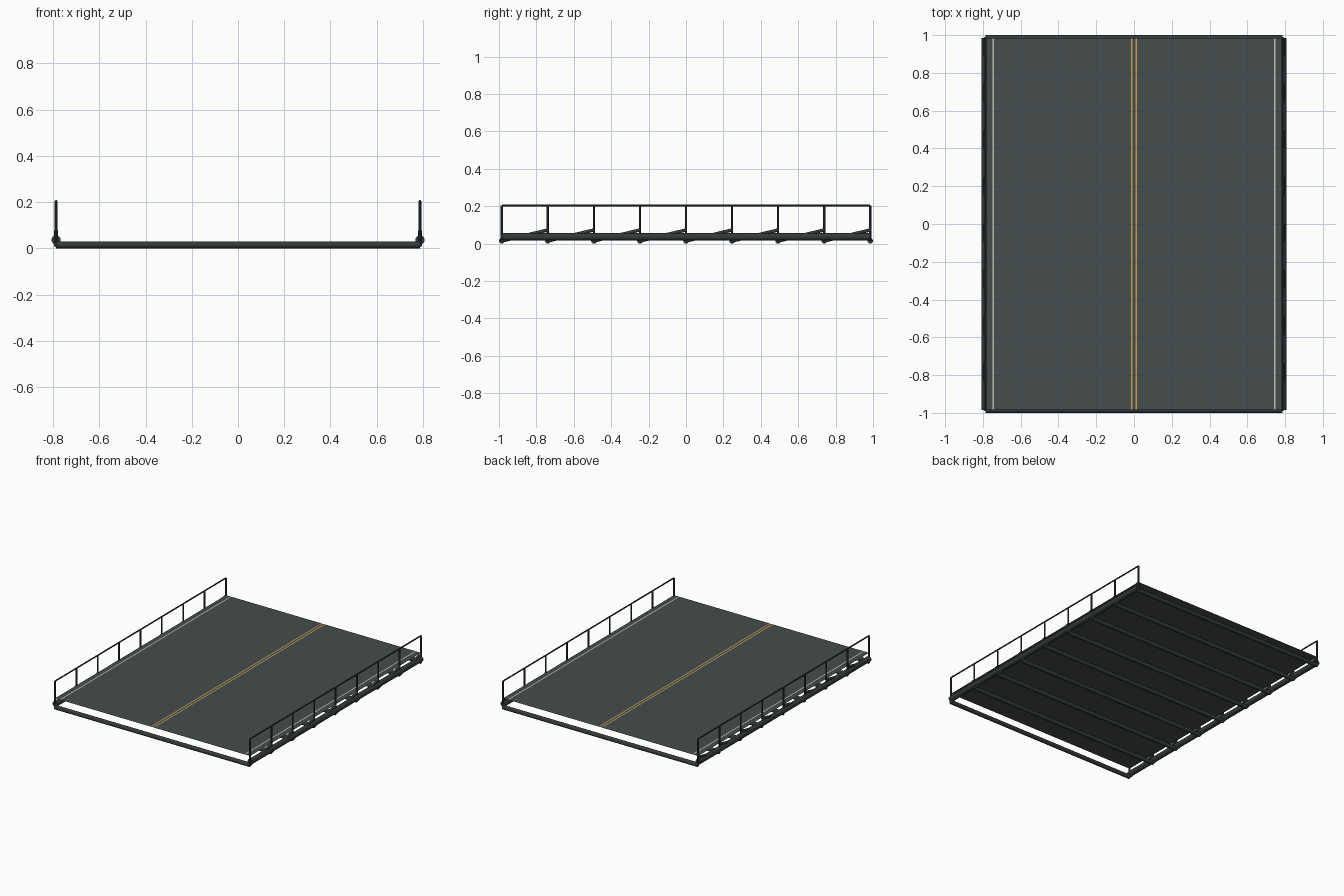
import bpy, math
from mathutils import Vector

if "Cube" in bpy.data.objects:
    bpy.data.objects.remove(bpy.data.objects["Cube"])

X = 0.787          # half width to the side beams
Y = 0.985          # half length to the end beams
BAYS = 8
DECK_Z = 0.079
stations = [-Y + 2 * Y * i / BAYS for i in range(BAYS + 1)]


def mat(name, rgb):
    m = bpy.data.materials.new(name)
    m.diffuse_color = (*rgb, 1)
    m.use_nodes = True
    m.node_tree.nodes["Principled BSDF"].inputs["Base Color"].default_value = m.diffuse_color
    return m


STEEL = mat("dark steel", (0.035, 0.043, 0.042))
ASPHALT = mat("asphalt", (0.060, 0.075, 0.072))
YELLOW = mat("yellow paint", (0.58, 0.36, 0.08))
WHITE = mat("off white paint", (0.55, 0.55, 0.46))


def tube(name, a, b, r, sides=12):
    a, b = Vector(a), Vector(b)
    d = b - a
    bpy.ops.mesh.primitive_cylinder_add(vertices=sides, radius=r, depth=d.length,
                                        location=(a + b) / 2)
    o = bpy.context.object
    o.name = name
    o.rotation_mode = 'QUATERNION'
    o.rotation_quaternion = d.to_track_quat('Z', 'Y')
    o.data.materials.append(STEEL)
    bpy.ops.object.shade_smooth_by_angle(angle=math.radians(40))
    return o


def sheet(name, x0, x1, y, z, m):
    me = bpy.data.meshes.new(name)
    me.from_pydata([(x0, -y, z), (x1, -y, z), (x1, y, z), (x0, y, z)], [], [(0, 1, 2, 3)])
    me.materials.append(m)
    o = bpy.data.objects.new(name, me)
    bpy.context.collection.objects.link(o)


# thin road surface
sheet("road_deck", -X, X, Y, DECK_Z, ASPHALT)

# painted lane lines
for s in (-1, 1):
    sheet("centre_line", s * 0.011 - 0.004, s * 0.011 + 0.004, 0.982, DECK_Z + 0.0015, YELLOW)
    sheet("edge_line", s * 0.745 - 0.004, s * 0.745 + 0.004, 0.982, DECK_Z + 0.0015, WHITE)

# cross beams under the deck
for y in stations:
    tube("cross_beam", (-X, y, 0.015), (X, y, 0.015), 0.015)

for s in (-1, 1):
    x = s * X
    # side beam and handrail
    tube("side_beam", (x, -Y, 0.036), (x, Y, 0.036), 0.02, 16)
    tube("handrail", (x, -Y, 0.204), (x, Y, 0.204), 0.005, 8)
    # railing posts
    for y in stations:
        tube("rail_post", (x, y, 0.015), (x, y, 0.204), 0.006, 8)
    # diagonal braces rising towards the back
    for y0, y1 in zip(stations, stations[1:]):
        tube("diagonal_brace", (x, y0, 0.014), (x, y1, 0.073), 0.009, 10)
